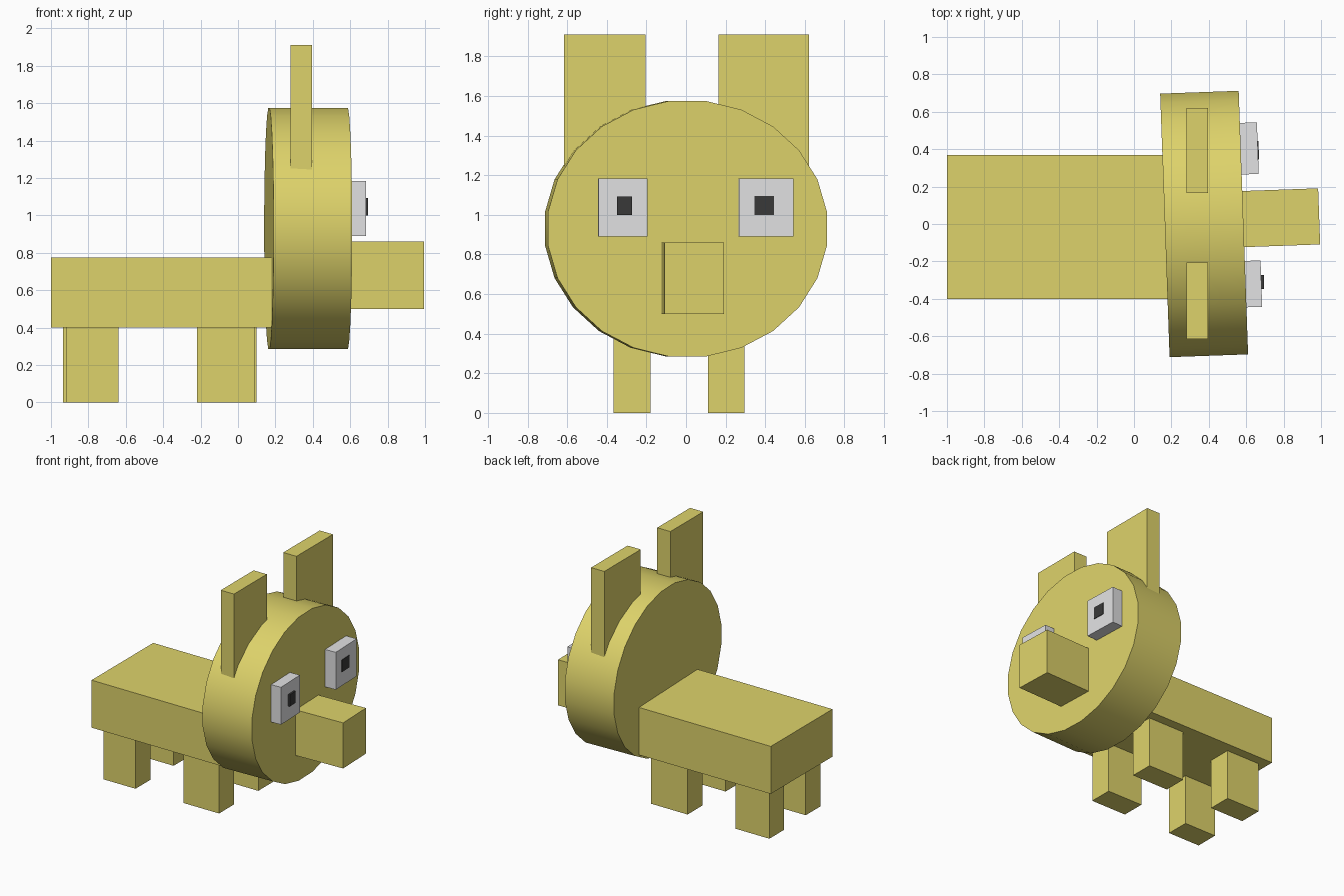
import bpy, math
from mathutils import Matrix

if "Cube" in bpy.data.objects:
    bpy.data.objects.remove(bpy.data.objects["Cube"])

TURN = math.radians(2.05)  # the head is turned slightly


def material(name, rgb):
    m = bpy.data.materials.new(name)
    m.diffuse_color = (*rgb, 1.0)
    m.use_nodes = True
    m.node_tree.nodes["Principled BSDF"].inputs["Base Color"].default_value = m.diffuse_color
    return m


YELLOW = material("mustard yellow", (0.73, 0.65, 0.145))
WHITE = material("eye white", (0.76, 0.76, 0.77))
BLACK = material("pupil black", (0.04, 0.04, 0.04))


def box(name, x, y, z, mat, turn=0.0):
    """Box from (min, max) ranges, optionally turned about its own upright axis."""
    bpy.ops.mesh.primitive_cube_add(size=1)
    ob = bpy.context.object
    ob.name = name
    size = [r[1] - r[0] for r in (x, y, z)]
    mid = [(r[0] + r[1]) / 2 for r in (x, y, z)]
    ob.data.transform(Matrix.Diagonal((*size, 1)))
    ob.location = mid
    ob.rotation_euler = (0, 0, turn)
    ob.data.materials.append(mat)
    return ob


# Body
box("body", (-1.0, 0.24), (-0.40, 0.37), (0.40, 0.775), YELLOW)

# Legs
for side, y, back, front in (("right", (-0.365, -0.18), (-0.92, -0.64), (-0.22, 0.09)),
                             ("left", (0.11, 0.295), (-0.935, -0.64), (-0.22, 0.10))):
    box("back_leg_" + side, back, y, (0, 0.40), YELLOW)
    box("front_leg_" + side, front, y, (0, 0.40), YELLOW)

# Head: 24-sided oval disc facing +x, with flats at top and sides
bpy.ops.mesh.primitive_cylinder_add(vertices=24, radius=1, depth=1)
head = bpy.context.object
head.name = "head"
head.data.transform(Matrix.Diagonal((0.42, 0.711, 0.651, 1))
                    @ Matrix.Rotation(math.radians(90), 4, 'Y')
                    @ Matrix.Rotation(math.radians(7.5), 4, 'Z'))
head.location = (0.375, 0.0, 0.93)
head.rotation_euler = (0, 0, TURN)
head.data.materials.append(YELLOW)
bpy.ops.object.shade_smooth_by_angle(angle=math.radians(40))

# Ears
box("ear_right", (0.28, 0.395), (-0.615, -0.205), (1.2, 1.91), YELLOW)
box("ear_left", (0.28, 0.395), (0.165, 0.62), (1.2, 1.91), YELLOW)

# Snout
box("snout", (0.50, 0.99), (-0.118, 0.182), (0.50, 0.86), YELLOW, TURN)

# Eyes and pupils
box("eye_right", (0.54, 0.681), (-0.445, -0.197), (0.89, 1.185), WHITE, TURN)
box("eye_left", (0.51, 0.662), (0.265, 0.541), (0.89, 1.185), WHITE, TURN)
box("pupil_right", (0.67, 0.695), (-0.348, -0.272), (1.0, 1.093), BLACK, TURN)
box("pupil_left", (0.65, 0.667), (0.345, 0.443), (1.0, 1.096), BLACK, TURN)
